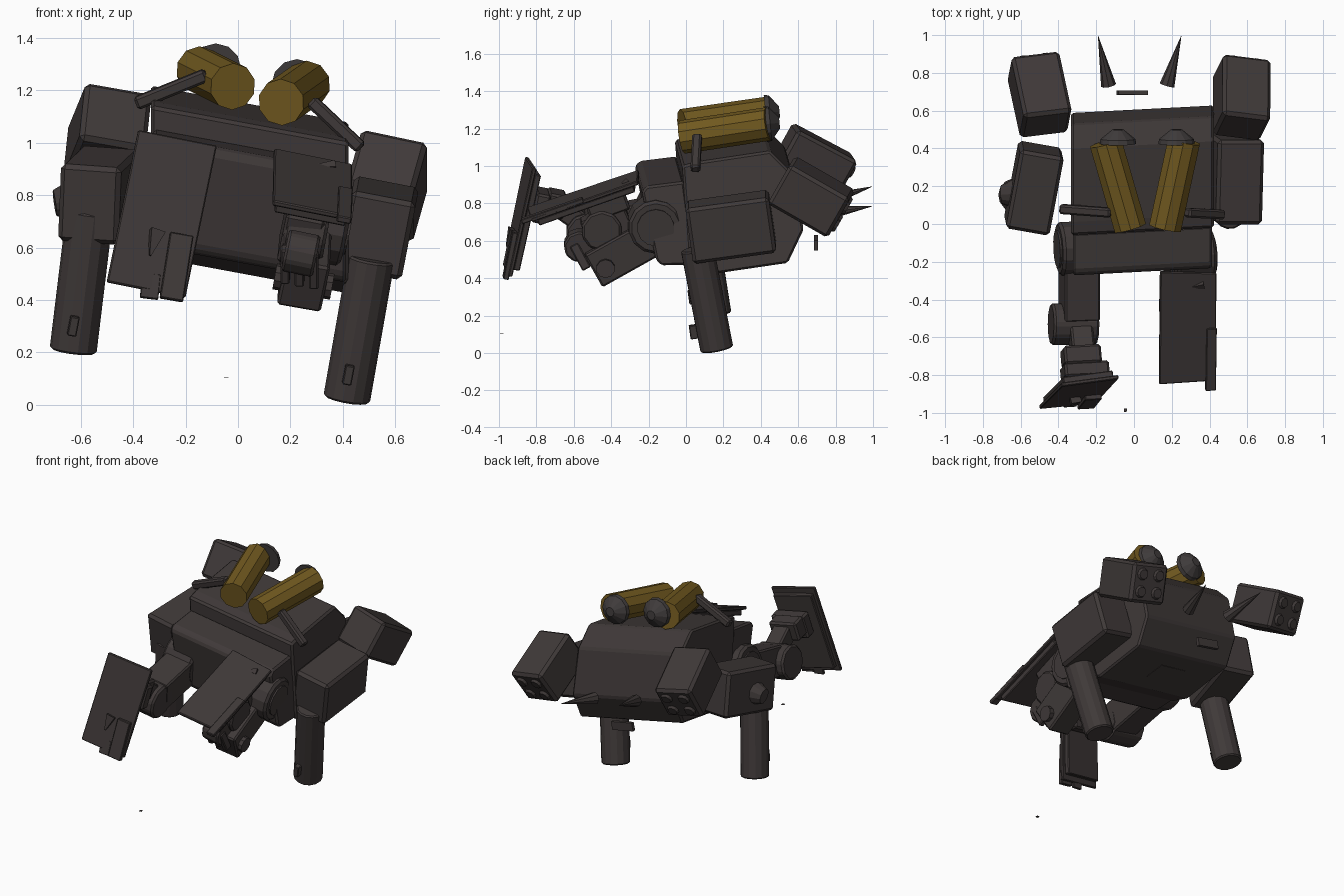
import bpy, bmesh, math
from mathutils import Vector, Matrix, Euler

if "Cube" in bpy.data.objects:
    bpy.data.objects.remove(bpy.data.objects["Cube"])


def material(name, rgb):
    m = bpy.data.materials.new(name)
    m.diffuse_color = (*rgb, 1)
    m.use_nodes = True
    m.node_tree.nodes["Principled BSDF"].inputs["Base Color"].default_value = m.diffuse_color
    return m


DARK = material("dark brown grey", (0.050, 0.041, 0.040))
GREY = material("cool grey", (0.050, 0.044, 0.044))
GOLD = material("dull gold", (0.165, 0.100, 0.014))

# The whole machine leans: pitched, rolled and slightly yawed
LEAN = Euler((math.radians(8.5), math.radians(10.5), math.radians(3))).to_matrix()
EX, EY, EZ = (LEAN.col[i].copy() for i in range(3))


def finish(bm, name, mat, bevel=0.0):
    bmesh.ops.recalc_face_normals(bm, faces=bm.faces)
    me = bpy.data.meshes.new(name)
    bm.to_mesh(me)
    bm.free()
    me.materials.append(mat)
    ob = bpy.data.objects.new(name, me)
    bpy.context.collection.objects.link(ob)
    if bevel:
        mod = ob.modifiers.new("Bevel", "BEVEL")
        mod.width, mod.segments = bevel, 1
    return ob


def box(name, c, size, turn=(0, 0, 0), bevel=0.012, mat=DARK):
    rot = LEAN @ Euler([math.radians(a) for a in turn]).to_matrix()
    bm = bmesh.new()
    bmesh.ops.create_cube(bm, size=1)
    bm.transform(Matrix.Translation(c) @ rot.to_4x4() @ Matrix.Diagonal((*size, 1)))
    return finish(bm, name, mat, bevel)


def tube(name, a, b, r1, r2=None, sides=12, mat=DARK, bevel=0.0):
    a, b = Vector(a), Vector(b)
    bm = bmesh.new()
    bmesh.ops.create_cone(bm, cap_ends=True, segments=sides, radius1=r1,
                          radius2=r1 if r2 is None else r2, depth=(b - a).length)
    rot = (b - a).to_track_quat("Z", "Y").to_matrix().to_4x4()
    bm.transform(Matrix.Translation((a + b) / 2) @ rot)
    return finish(bm, name, mat, bevel)


def beam(name, a, b, w, h, bevel=0.01):
    # square bar between two points, width kept along the machine's x axis
    a, b = Vector(a), Vector(b)
    d = (b - a).normalized()
    s = (EX if abs(d.dot(EX)) < 0.7 else EY)
    s = (s - d * s.dot(d)).normalized()
    u = d.cross(s)
    rot = Matrix((s * w, d * (b - a).length, u * h)).transposed()
    bm = bmesh.new()
    bmesh.ops.create_cube(bm, size=1)
    bm.transform(Matrix.Translation((a + b) / 2) @ rot.to_4x4())
    return finish(bm, name, DARK, bevel)


def prism(name, profile, half, x=0.045, bevel=0.012):
    bm = bmesh.new()
    rings = [[bm.verts.new(Vector((x, y, z)) + EX * half * s) for y, z in profile]
             for s in (-1, 1)]
    bm.faces.new(rings[0])
    bm.faces.new(rings[1])
    n = len(profile)
    for i in range(n):
        j = (i + 1) % n
        bm.faces.new((rings[0][i], rings[0][j], rings[1][j], rings[1][i]))
    return finish(bm, name, DARK, bevel)


def plate(name, corners, depth, inset=0.0):
    # flat panel pushed back from its outer face; optional smaller backing layer
    p = [Vector(c) for c in corners]
    mid = sum(p, Vector()) / 4
    n = (p[1] - p[0]).cross(p[3] - p[0]).normalized()
    layers = [(0.0, depth, 0.0)]
    if inset:
        layers.append((depth, depth + 0.035, inset))
    for k, (d0, d1, ins) in enumerate(layers):
        bm = bmesh.new()
        q = [v.lerp(mid, ins) for v in p]
        f = [bm.verts.new(v - n * d0) for v in q]
        b = [bm.verts.new(v - n * d1) for v in q]
        bm.faces.new(f)
        bm.faces.new(b)
        for i in range(4):
            j = (i + 1) % 4
            bm.faces.new((f[i], f[j], b[j], b[i]))
        finish(bm, name if k == 0 else name + "_backing", DARK, 0.005)


# Main hull, chest block and belly plate
prism("hull", [(-0.04, 1.07), (0.03, 1.09), (0.43, 1.15), (0.55, 1.03), (0.61, 0.73),
               (0.525, 0.55), (0.15, 0.495), (0.0, 0.54)], 0.385)
prism("chest_block", [(-0.255, 0.93), (-0.23, 0.96), (-0.03, 0.985), (0.03, 0.54),
                      (-0.15, 0.535), (-0.18, 0.565)], 0.375)
box("belly_plate", (0.02, 0.33, 0.53), (0.2, 0.14, 0.012), bevel=0)

# Side housings, launcher pods, support legs
sides = [("left", (-0.53, 0.19, 0.80), (0.235, 0.43, 0.30), (4, -8, -12), (-0.50, 0.685, 1.02), 4,
          (-0.63, 0.155, 0.205), (-0.565, 0.07, 0.74)),
         ("right", (0.535, 0.24, 0.675), (0.25, 0.45, 0.305), (0, 0, -3), (0.57, 0.67, 0.835), -10,
          (0.415, 0.165, 0.02), (0.51, 0.06, 0.56))]
for tag, hip, size, turn, pod, pod_yaw, foot, knee in sides:
    box(tag + "_leg_housing", hip, size, turn, 0.018)
    pitch = -37
    box(tag + "_launcher", pod, (0.26, 0.37, 0.25), (pitch, 0, pod_yaw), 0.018)
    R = LEAN @ Euler((math.radians(pitch), 0, math.radians(pod_yaw))).to_matrix()
    for i in (-1, 1):
        for k in (-1, 1):
            e = Vector(pod) + R @ Vector((i * 0.06, 0.18, k * 0.055))
            tube(tag + "_launcher_cap", e, e + R.col[1] * 0.02, 0.042, 0.03, 10)
    tube(tag + "_support_leg", foot, knee, 0.09, sides=14, bevel=0.008)
    d = (Vector(knee) - Vector(foot)).normalized()
    box(tag + "_leg_catch", Vector(foot) + d * 0.11 - EY * 0.10 - EX * 0.015,
        (0.035, 0.05, 0.075), bevel=0.004)
tube("left_housing_hub", (-0.63, 0.16, 0.78), (-0.70, 0.155, 0.77), 0.08, 0.05)

# Golden barrels with grey domed rear lenses
for tag, a, b, dome in (("left", (-0.02, -0.02, 1.215), (-0.15, 0.43, 1.28), (-0.085, 0.44, 1.285)),
                        ("right", (0.165, -0.02, 1.155), (0.265, 0.44, 1.225), (0.225, 0.44, 1.225))):
    tube(tag + "_barrel", a, b, 0.09, sides=10, mat=GOLD)
    c = Vector(dome)
    back = Vector((0, 1, 0.1))
    tube(tag + "_lens_rim", c - back * 0.015, c + back * 0.01, 0.097, 0.092, 12, GREY)
    tube(tag + "_lens_dome", c + back * 0.01, c + back * 0.06, 0.092, 0.03, 12, GREY)

# Top bars, rear horns, tail bar and loose chip
beam("left_top_bar", (-0.39, 0.08, 1.15), (-0.12, 0.06, 1.26), 0.05, 0.05)
beam("right_top_bar", (0.28, 0.06, 1.16), (0.47, 0.05, 0.98), 0.05, 0.05)
tube("left_horn", (-0.135, 0.735, 0.81), (-0.19, 0.995, 0.89), 0.04, 0.001, 8)
tube("right_horn", (0.175, 0.735, 0.745), (0.25, 0.995, 0.785), 0.04, 0.001, 8)
box("tail_bar", (-0.01, 0.695, 0.59), (0.16, 0.022, 0.055), (-8.5, 0, -3), bevel=0)
box("loose_chip", (-0.045, -0.985, 0.105), (0.018, 0.018, 0.002), (-8.5, -10.5, 0), bevel=0)

# Shoulder joints
for tag, s, c in (("left", -1, (-0.35, -0.13, 0.77)), ("right", 1, (0.365, -0.165, 0.68))):
    c = Vector(c)
    tube(tag + "_shoulder", c - EX * s * 0.16, c + EX * s * 0.05, 0.145, sides=14, bevel=0.015)
    tube(tag + "_shoulder_cap", c + EX * s * 0.04, c + EX * s * 0.06, 0.10, sides=14)

# Left arm reaching forward
beam("left_upper_arm", (-0.29, -0.16, 0.73), (-0.29, -0.50, 0.66), 0.19, 0.20)
tube("left_elbow", (-0.44, -0.53, 0.67), (-0.20, -0.53, 0.63), 0.115, sides=10, bevel=0.012)
beam("left_forearm", (-0.29, -0.50, 0.66), (-0.27, -0.70, 0.80), 0.12, 0.11)
box("left_wrist", (-0.28, -0.70, 0.80), (0.20, 0.10, 0.13), (-20, 0, 0))
box("left_shield_mount", (-0.26, -0.78, 0.79), (0.24, 0.08, 0.16), (-20, 0, 0))

# Right arm folded under its shield
beam("right_upper_arm", (0.26, -0.16, 0.64), (0.25, -0.50, 0.45), 0.17, 0.20)
tube("right_elbow", (0.14, -0.43, 0.49), (0.36, -0.43, 0.45), 0.05, sides=10)
tube("right_forearm_joint", (0.18, -0.45, 0.68), (0.34, -0.45, 0.65), 0.11, sides=10, bevel=0.012)
beam("right_forearm", (0.25, -0.30, 0.72), (0.24, -0.53, 0.62), 0.15, 0.20)
box("right_shield_mount", (0.27, -0.42, 0.79), (0.16, 0.22, 0.10), (12, 0, 0))
tube("right_fist", (0.18, -0.57, 0.59), (0.30, -0.57, 0.565), 0.085, sides=9, bevel=0.01)
for i in range(3):
    x = 0.18 + i * 0.055
    beam("right_finger", (x, -0.60, 0.60 - i * 0.01), (x, -0.53, 0.47 - i * 0.01), 0.035, 0.05, 0.006)

# Shields: panel, backing layer, raised strip, tips and wedge
plate("left_shield", [(-0.50, -0.98, 0.47), (-0.20, -0.95, 0.41), (-0.08, -0.82, 0.99),
                      (-0.38, -0.86, 1.05)], 0.022, 0.12)
plate("right_shield", [(0.135, -0.85, 0.78), (0.435, -0.83, 0.72), (0.437, -0.26, 0.92),
                       (0.14, -0.255, 0.98)], 0.022, 0.1)
beam("left_shield_strip", (-0.255, -0.965, 0.40), (-0.215, -0.915, 0.65), 0.09, 0.03, 0.004)
beam("left_shield_tip", (-0.34, -0.96, 0.405), (-0.33, -0.94, 0.50), 0.07, 0.02, 0.003)
tube("left_shield_wedge", (-0.31, -0.92, 0.66), (-0.335, -0.96, 0.57), 0.04, 0.005, 4)
beam("right_shield_strip", (0.405, -0.88, 0.705), (0.41, -0.55, 0.82), 0.055, 0.025, 0.004)
tube("right_shield_wedge", (0.37, -0.32, 0.91), (0.28, -0.34, 0.91), 0.025, 0.004, 4)
